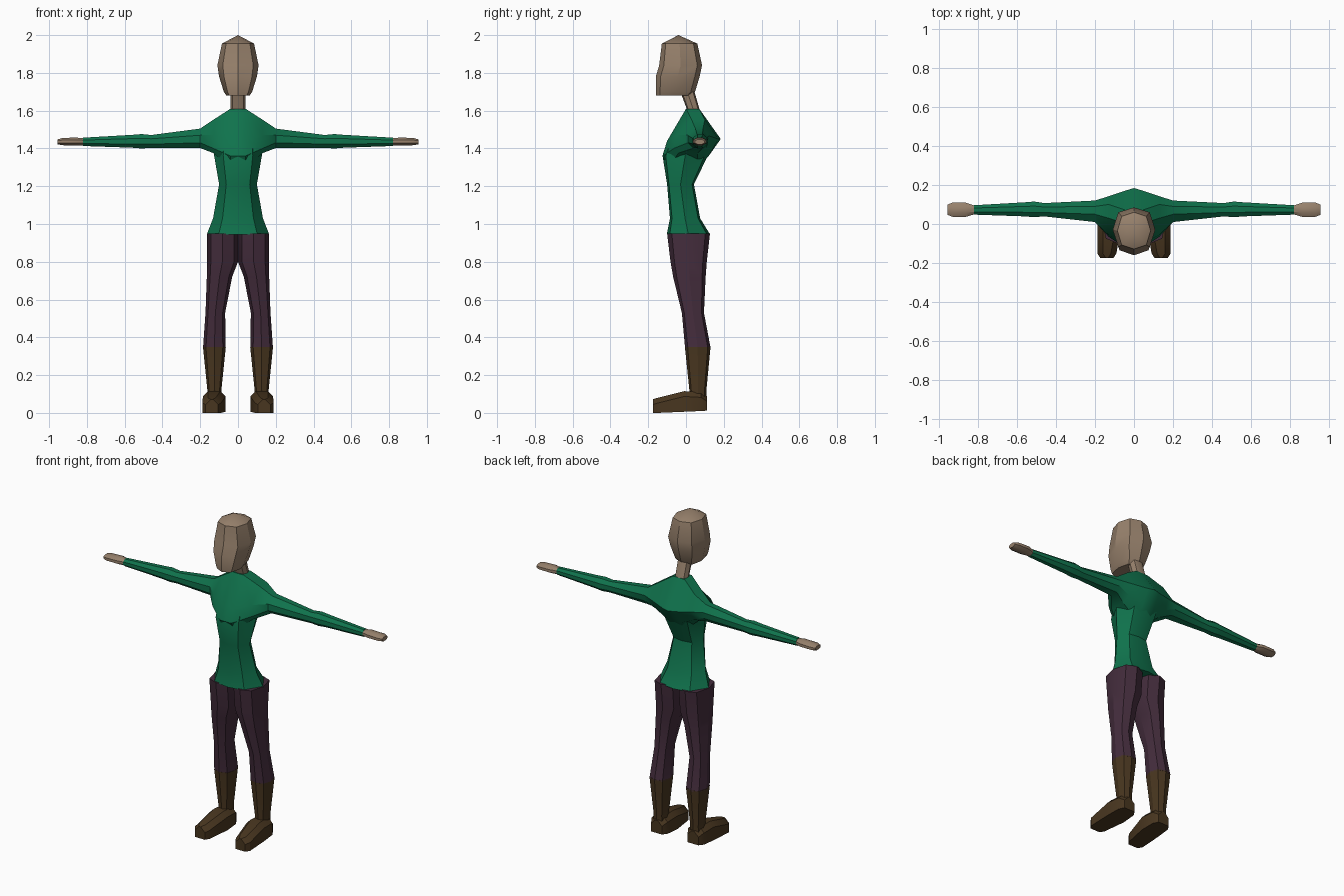
import bpy, bmesh, math

if "Cube" in bpy.data.objects:
    bpy.data.objects.remove(bpy.data.objects["Cube"])


def material(name, rgb):
    m = bpy.data.materials.new(name)
    m.diffuse_color = (*rgb, 1)
    m.use_nodes = True
    m.node_tree.nodes["Principled BSDF"].inputs["Base Color"].default_value = m.diffuse_color
    return m


SKIN = material("skin", (0.31, 0.22, 0.15))
GREEN = material("tunic green", (0.005, 0.17, 0.073))
PLUM = material("trouser plum", (0.058, 0.026, 0.046))
BROWN = material("boot brown", (0.066, 0.037, 0.014))


def loft(name, rings, mat, smooth=30):
    """Skin a list of equal-length point rings and cap both ends."""
    bm = bmesh.new()
    loops = [[bm.verts.new(p) for p in r] for r in rings]
    n = len(loops[0])
    for a, b in zip(loops, loops[1:]):
        for i in range(n):
            j = (i + 1) % n
            bm.faces.new((a[i], a[j], b[j], b[i]))
    bm.faces.new(loops[0])
    bm.faces.new(loops[-1])
    bmesh.ops.remove_doubles(bm, verts=bm.verts, dist=0.0005)
    bmesh.ops.recalc_face_normals(bm, faces=bm.faces)
    me = bpy.data.meshes.new(name)
    bm.to_mesh(me)
    bm.free()
    me.materials.append(mat)
    ob = bpy.data.objects.new(name, me)
    bpy.context.collection.objects.link(ob)
    bpy.ops.object.select_all(action='DESELECT')
    ob.select_set(True)
    bpy.context.view_layer.objects.active = ob
    bpy.ops.object.shade_smooth_by_angle(angle=math.radians(smooth))
    return ob


def level(z, w, front, back, xc=0.0, kx=0.74, ky=0.78):
    """Horizontal eight-point ring with vertices on the centre lines."""
    yc, h = (front + back) / 2, (back - front) / 2
    pts = [(0, -1), (kx, -ky), (1, 0), (kx, ky), (0, 1), (-kx, ky), (-1, 0), (-kx, -ky)]
    return [(xc + w * u, yc + h * v, z) for u, v in pts]


def across(x, yc, zc, ry, rz):
    """Upright octagon facing along x, starting at the top back."""
    k = 1 / math.cos(math.pi / 8)
    angles = [math.radians(67.5 + 45 * i) for i in range(8)]
    return [(x, yc + ry * k * math.cos(a), zc + rz * k * math.sin(a)) for a in angles]


def flip(ring):
    return [(-x, y, z) for x, y, z in ring]


# Head: pointed crown, wide temples, flat jaw
loft("head", [
    level(1.68, 0.062, -0.158, 0.03),
    level(1.70, 0.075, -0.160, 0.048),
    level(1.78, 0.100, -0.160, 0.072),
    level(1.84, 0.109, -0.142, 0.085),
    level(1.955, 0.085, -0.128, 0.060),
    level(2.0, 0.0, -0.04, -0.04),
], SKIN)
loft("neck", [level(1.59, 0.04, 0.01, 0.075),
              level(1.62, 0.04, 0.0, 0.068),
              level(1.70, 0.04, -0.03, 0.045)], SKIN)

# Tunic waist, from hem to rib cage
T = dict(kx=0.62, ky=0.86)
loft("tunic_body", [
    level(0.945, 0.165, -0.102, 0.127, **T),
    level(1.03, 0.132, -0.085, 0.075, **T),
    level(1.21, 0.100, -0.100, 0.042, **T),
    level(1.36, 0.126, -0.124, 0.115, **T),
    level(1.40, 0.125, -0.112, 0.135, **T),
], GREEN)

# Chest, shoulders and sleeves in one span from wrist to wrist
chest = [(.07, 1.61), (0, 1.61), (-.10, 1.44), (-.125, 1.36),
         (-.09, 1.30), (.06, 1.30), (.12, 1.36), (.172, 1.45)]
armpit = [(.10, 1.552), (.03, 1.552), (-.055, 1.47), (-.065, 1.40),
          (-.04, 1.375), (.06, 1.375), (.11, 1.40), (.142, 1.46)]
shoulder = [(.09, 1.505), (.05, 1.505), (.01, 1.47), (.01, 1.43),
            (.04, 1.402), (.09, 1.402), (.115, 1.43), (.12, 1.467)]
half = [[(x, y, z) for y, z in sec]
        for x, sec in ((0.04, chest), (0.13, armpit), (0.2, shoulder))]
half += [
    across(0.46, 0.073, 1.437, 0.034, 0.034),
    across(0.51, 0.075, 1.438, 0.040, 0.038),
    across(0.56, 0.075, 1.438, 0.036, 0.034),
    across(0.82, 0.072, 1.435, 0.024, 0.022),
]
middle = [(0, y + (0.012 if i == 7 else 0), z) for i, (y, z) in enumerate(chest)]
loft("tunic_sleeves", [flip(r) for r in reversed(half)] + [middle] + half, GREEN)

hand = [
    across(0.81, 0.072, 1.435, 0.020, 0.018),
    across(0.86, 0.073, 1.437, 0.036, 0.021),
    across(0.93, 0.073, 1.436, 0.036, 0.019),
    across(0.955, 0.073, 1.435, 0.026, 0.013),
]
# Trouser leg, merging with its twin above the crotch
leg = [
    level(0.95, 0.0825, -0.100, 0.127, 0.0825),
    level(0.80, 0.0825, -0.082, 0.110, 0.0825),
    level(0.72, 0.067, -0.068, 0.104, 0.098),
    level(0.53, 0.052, -0.022, 0.095, 0.120),
    level(0.345, 0.060, -0.005, 0.130, 0.125),
]
# Boot shaft down into the foot
shaft = [
    level(0.35, 0.0605, -0.006, 0.130, 0.125),
    level(0.12, 0.037, 0.018, 0.108, 0.125),
    level(0.05, 0.040, 0.018, 0.108, 0.125),
]


def foot_ring(y, x0, x1, z0, z1, c=0.028):
    """Box section with chamfered upper corners."""
    return [(x0, y, z0), (x1, y, z0), (x1, y, z1 - c),
            (x1 - c, y, z1), (x0 + c, y, z1), (x0, y, z1 - c)]


foot = [
    foot_ring(0.11, 0.088, 0.162, 0.012, 0.09),
    foot_ring(0.08, 0.070, 0.180, 0.010, 0.11),
    foot_ring(-0.01, 0.066, 0.186, 0.006, 0.115),
    foot_ring(-0.15, 0.090, 0.188, 0.0, 0.08),
    foot_ring(-0.175, 0.105, 0.172, 0.0, 0.072),
]

for side, fn in (("right", list), ("left", flip)):
    for part, rings, mat in (("hand", hand, SKIN), ("trouser_leg", leg, PLUM),
                             ("boot_shaft", shaft, BROWN), ("boot_foot", foot, BROWN)):
        loft(f"{side}_{part}", [fn(r) for r in rings], mat)
